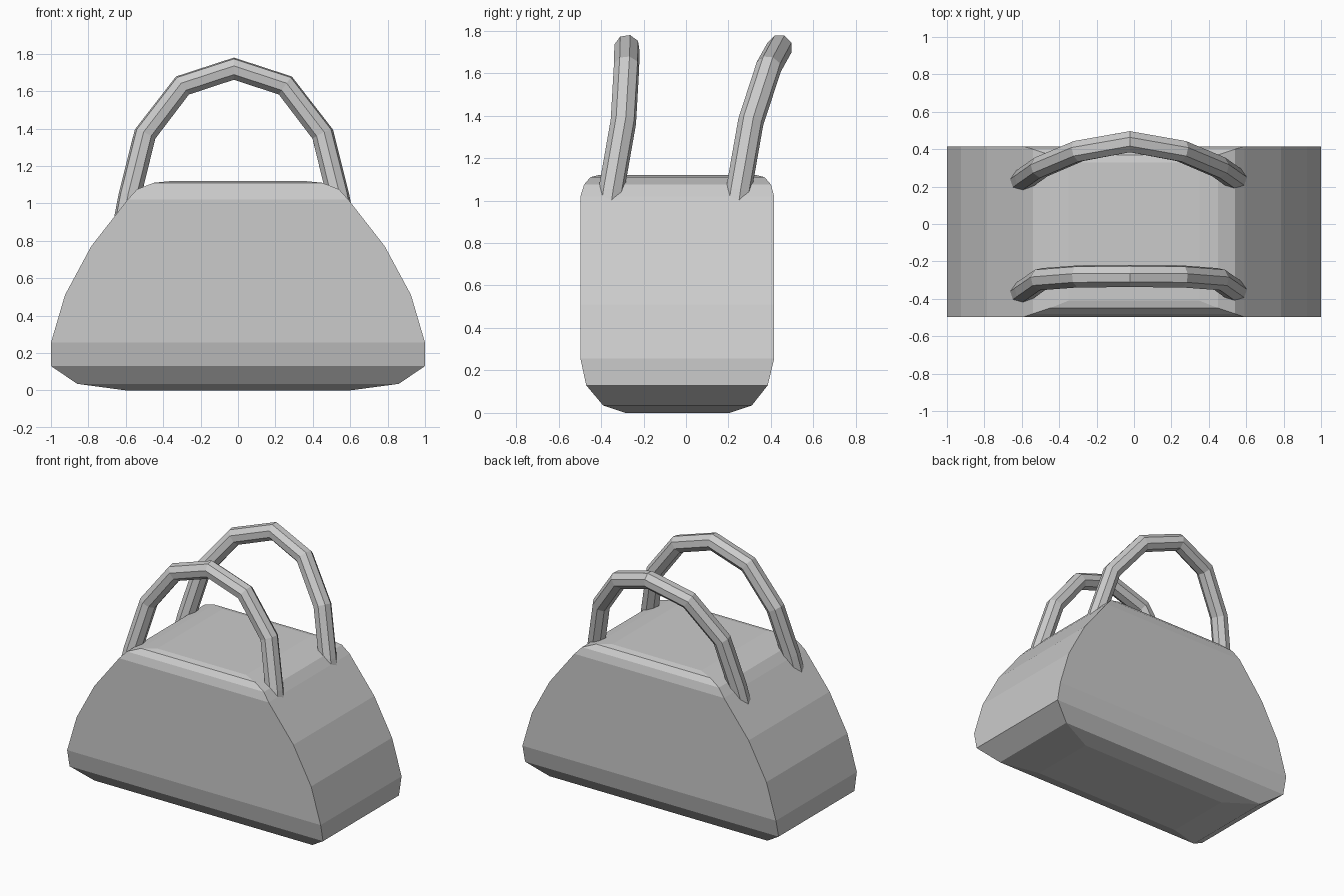
import bpy, bmesh

if "Cube" in bpy.data.objects:
    bpy.data.objects.remove(bpy.data.objects["Cube"])

# Body: rectangular sections (z, half width, front y, back y) lofted upward
SECTIONS = [
    (0.00, 0.60, -0.285, 0.205),
    (0.035, 0.86, -0.39, 0.31),
    (0.13, 1.00, -0.47, 0.385),
    (0.255, 1.00, -0.497, 0.415),
    (0.51, 0.925, -0.497, 0.415),
    (0.77, 0.785, -0.497, 0.415),
    (1.02, 0.59, -0.497, 0.415),
    (1.075, 0.54, -0.48, 0.40),
    (1.11, 0.45, -0.45, 0.37),
    (1.12, 0.35, -0.41, 0.33),
]

bm = bmesh.new()
rings = [[bm.verts.new(p) for p in ((-w, f, z), (w, f, z), (w, b, z), (-w, b, z))]
         for z, w, f, b in SECTIONS]
for lo, hi in zip(rings, rings[1:]):
    for i in range(4):
        j = (i + 1) % 4
        bm.faces.new((lo[i], lo[j], hi[j], hi[i]))
bm.faces.new(rings[0][::-1])
bm.faces.new(rings[-1])
bmesh.ops.recalc_face_normals(bm, faces=bm.faces[:])
mesh = bpy.data.meshes.new("bag_body")
bm.to_mesh(mesh)
bm.free()
bpy.context.collection.objects.link(bpy.data.objects.new("bag_body", mesh))


# Handles: eight-sided tube along a mirrored arch
def handle(name, ys):
    half = [(0.58, 0.92), (0.557, 1.04), (0.475, 1.37), (0.275, 1.63), (0, 1.72)]
    right = [(x, y, z) for (x, z), y in zip(half, ys)]
    pts = [(-x, y, z) for x, y, z in right] + right[-2::-1]
    curve = bpy.data.curves.new(name, 'CURVE')
    curve.dimensions = '3D'
    curve.bevel_depth = 0.061
    curve.bevel_resolution = 2
    curve.use_fill_caps = True
    spline = curve.splines.new('POLY')
    spline.points.add(len(pts) - 1)
    for p, (x, y, z) in zip(spline.points, pts):
        p.co = (x - 0.022, y, z, 1)
    spline.use_smooth = False
    bpy.context.collection.objects.link(bpy.data.objects.new(name, curve))


handle("front_handle", (-0.37, -0.353, -0.295, -0.28, -0.278))
handle("back_handle", (0.23, 0.247, 0.305, 0.39, 0.44))
